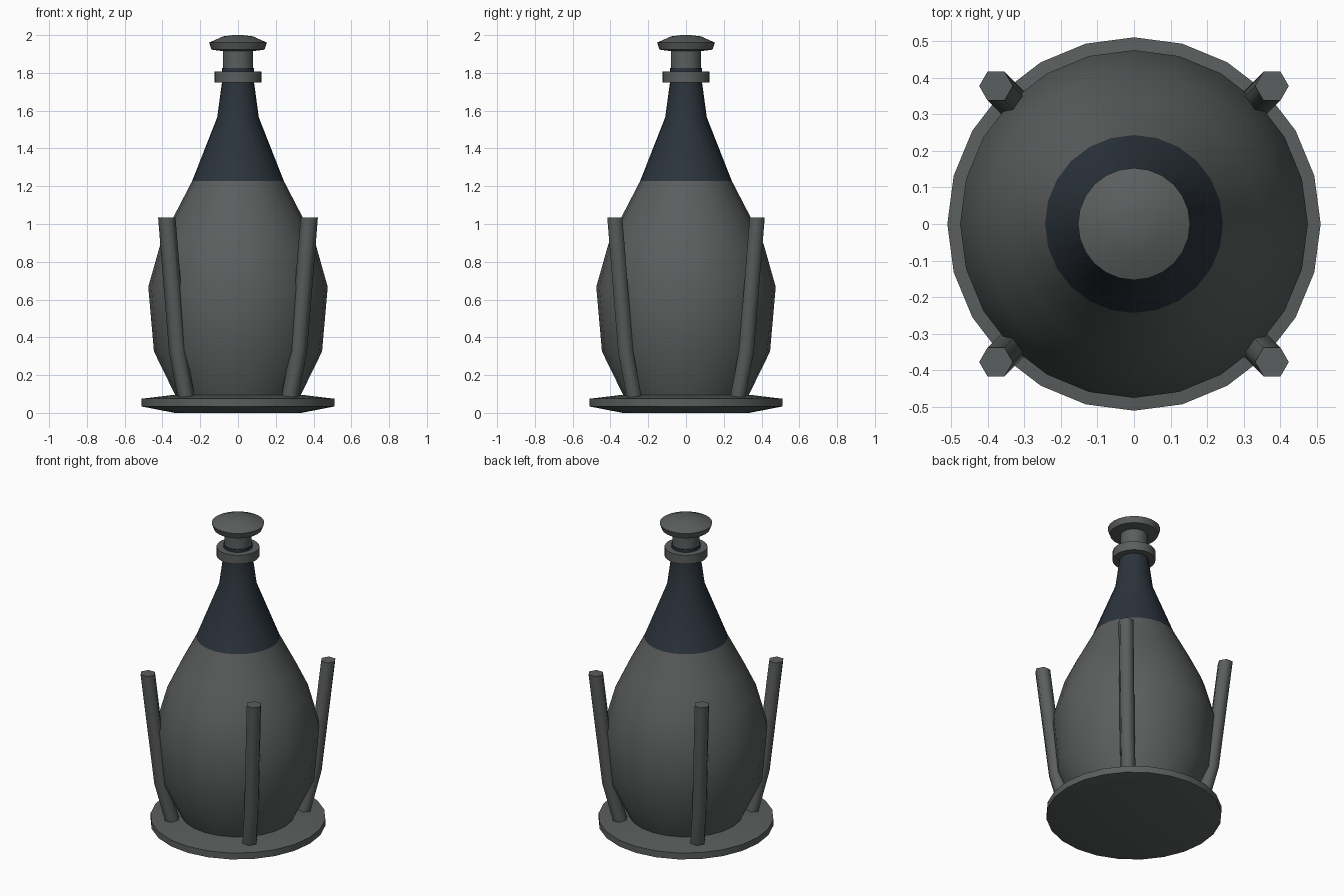
import bpy, bmesh, math
from mathutils import Vector

if "Cube" in bpy.data.objects:
    bpy.data.objects.remove(bpy.data.objects["Cube"])


def material(name, color):
    m = bpy.data.materials.new(name)
    m.diffuse_color = (*color, 1)
    m.use_nodes = True
    m.node_tree.nodes["Principled BSDF"].inputs["Base Color"].default_value = m.diffuse_color
    return m


GREY = material("dark grey", (0.105, 0.112, 0.112))
NAVY = material("dark navy", (0.024, 0.033, 0.044))


def finish(bm, name, mats, angle):
    bmesh.ops.recalc_face_normals(bm, faces=bm.faces)
    me = bpy.data.meshes.new(name)
    bm.to_mesh(me)
    bm.free()
    ob = bpy.data.objects.new(name, me)
    bpy.context.collection.objects.link(ob)
    for m in mats:
        me.materials.append(m)
    bpy.ops.object.select_all(action='DESELECT')
    ob.select_set(True)
    bpy.context.view_layer.objects.active = ob
    bpy.ops.object.shade_smooth_by_angle(angle=math.radians(angle))
    return ob


def lathe(name, profile, mats, split=None, closed=False, angle=40, sides=24):
    """Revolve (radius, height) points; faces above split take material 1."""
    bm = bmesh.new()
    rings = []
    for r, z in profile:
        rings.append([bm.verts.new((r * math.cos(2 * math.pi * i / sides),
                                    r * math.sin(2 * math.pi * i / sides), z))
                      for i in range(sides)])
    pairs = list(zip(rings, rings[1:]))
    if closed:
        pairs.append((rings[-1], rings[0]))
    for a, b in pairs:
        for i in range(sides):
            j = (i + 1) % sides
            bm.faces.new((a[i], a[j], b[j], b[i]))
    if not closed:
        bm.faces.new(rings[0])
        bm.faces.new(rings[-1])
    if split is not None:
        for f in bm.faces:
            f.material_index = int(f.calc_center_median().z > split)
    return finish(bm, name, mats, angle)


# Base plate
lathe("base_plate", [(0.335, 0.0), (0.51, 0.034), (0.51, 0.075), (0.335, 0.096)], [GREY])

# Bottle body with navy neck
lathe("bottle", [(0.33, 0.09), (0.445, 0.325), (0.475, 0.667), (0.412, 0.89),
                 (0.34, 1.04), (0.243, 1.227), (0.11, 1.565), (0.085, 1.75),
                 (0.085, 1.825)], [GREY, NAVY], split=1.227)

# Neck collar
lathe("neck_collar", [(0.085, 1.75), (0.125, 1.75), (0.125, 1.807), (0.085, 1.807)],
      [GREY], closed=True)

# Stopper stem and cap
lathe("stopper_stem", [(0.08, 1.79), (0.08, 1.93)], [GREY])
lathe("stopper_cap", [(0.08, 1.915), (0.14, 1.923), (0.153, 1.96), (0.08, 1.993),
                      (0.03, 2.0)], [GREY], angle=50)

# Four bent hexagonal struts on the diagonals
PATH = [(0.275, 0.085), (0.32, 0.33), (0.377, 1.035)]
for sx in (-1, 1):
    for sy in (-1, 1):
        bm = bmesh.new()
        rings = []
        for d, z in PATH:
            rings.append([bm.verts.new((sx * d + 0.046 * math.cos(k * math.pi / 3),
                                        sy * d + 0.046 * math.sin(k * math.pi / 3), z))
                          for k in range(6)])
        for a, b in zip(rings, rings[1:]):
            for k in range(6):
                bm.faces.new((a[k], a[(k + 1) % 6], b[(k + 1) % 6], b[k]))
        bm.faces.new(rings[0])
        bm.faces.new(rings[-1])
        side = ("front" if sy < 0 else "back") + ("_left" if sx < 0 else "_right")
        finish(bm, side + "_strut", [GREY], 65)
